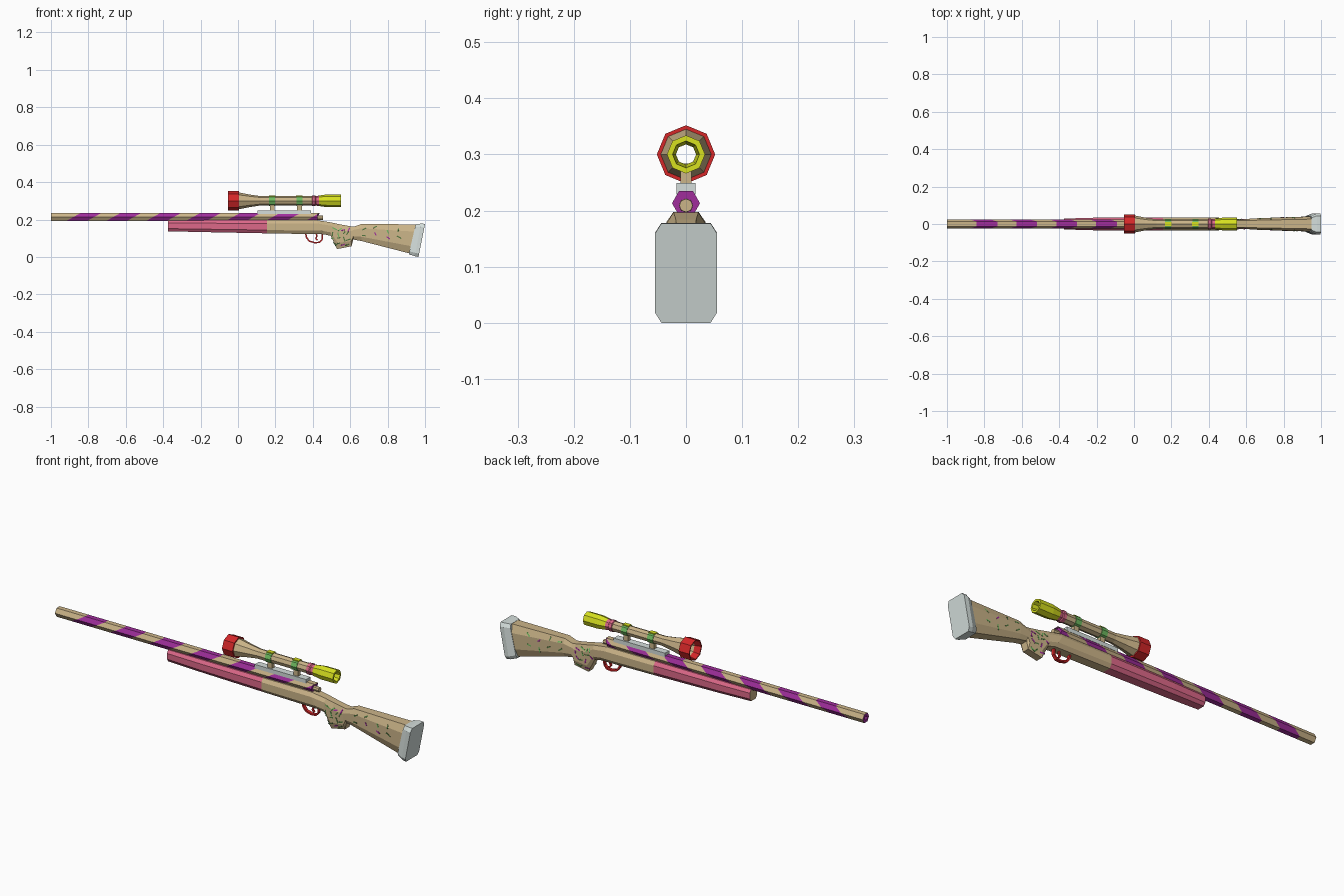
import bpy, bmesh, random
from math import cos, sin, pi, radians
from mathutils import Vector, Matrix
from mathutils.bvhtree import BVHTree

if "Cube" in bpy.data.objects:
    bpy.data.objects.remove(bpy.data.objects["Cube"])


def material(name, rgb):
    m = bpy.data.materials.new(name)
    m.diffuse_color = (*rgb, 1)
    m.use_nodes = True
    m.node_tree.nodes["Principled BSDF"].inputs["Base Color"].default_value = m.diffuse_color
    return m


TAN = material("tan", (.60, .46, .25))
PINK = material("pink", (.72, .14, .25))
PURPLE = material("purple", (.35, .027, .33))
RED = material("red", (.66, .02, .022))
YELLOW = material("yellow", (.68, .75, .014))
GREEN = material("green", (.16, .50, .12))
DARKGREEN = material("dark_green", (.08, .18, .05))
PALE = material("pale", (.66, .73, .71))


def add(name, bm, mats):
    bmesh.ops.recalc_face_normals(bm, faces=bm.faces)
    me = bpy.data.meshes.new(name)
    bm.to_mesh(me)
    bm.free()
    for m in mats:
        me.materials.append(m)
    ob = bpy.data.objects.new(name, me)
    bpy.context.collection.objects.link(ob)
    return ob


def loft(name, rings, seg_mats, loop=False, caps=(None, None)):
    """Skin a list of rings; one material per segment."""
    mats = list(dict.fromkeys(list(seg_mats) + [c for c in caps if c]))
    bm = bmesh.new()
    vs = [[bm.verts.new(p) for p in r] for r in rings]
    n = len(rings[0])
    for i, m in enumerate(seg_mats):
        a, b = vs[i], vs[(i + 1) % len(vs)]
        for j in range(n):
            f = bm.faces.new((a[j], a[(j + 1) % n], b[(j + 1) % n], b[j]))
            f.material_index = mats.index(m)
    if not loop:
        for r, c in ((vs[0], caps[0]), (vs[-1], caps[1])):
            f = bm.faces.new(r)
            f.material_index = mats.index(c) if c else 0
    return add(name, bm, mats)


def circle(x, r, z, n, shear=0):
    return [(x + shear * r * sin(2 * pi * k / n), r * cos(2 * pi * k / n),
             z + r * sin(2 * pi * k / n)) for k in range(n)]


def section(top, bot, w, c=.25, narrow=.65):
    """Chamfered section spanning from a top point to a bottom point."""
    t, b = Vector((top[0], 0, top[1])), Vector((bot[0], 0, bot[1]))
    half = [(0, narrow), (c, 1), (1 - c, 1), (1, narrow)]
    pts = [t.lerp(b, s) + Vector((0, w * k, 0)) for s, k in half]
    return pts + [Vector((p.x, -p.y, p.z)) for p in reversed(pts)]


def box(name, size, loc, mat):
    bm = bmesh.new()
    bmesh.ops.create_cube(bm, size=1)
    bmesh.ops.scale(bm, vec=size, verts=bm.verts)
    bmesh.ops.translate(bm, vec=loc, verts=bm.verts)
    return add(name, bm, [mat])


# Striped hexagonal barrel with a shallow bored muzzle
ZB, RB = .213, .025
rings = [circle(-.975, .011, ZB, 6), circle(-1, .011, ZB, 6), circle(-1, RB, ZB, 6)]
mats = [PURPLE, PURPLE]
for k in range(7):
    for x in (-.88 + .213 * k, -.77 + .213 * k):
        end = x > .42
        rings.append(circle(min(x, .425), RB, ZB, 6, 0 if end else 1.8))
        mats.append(PURPLE if len(mats) % 2 else TAN)
loft("barrel", rings, mats, caps=(PURPLE, PURPLE))
loft("bolt_end", [circle(.40, .013, .209, 8), circle(.455, .012, .209, 8)], [TAN],
     caps=(TAN, TAN))

# Stock: fore-end, receiver bed, wrist, grip and butt
stations = [((-.375, .195), (-.375, .137), .029), ((-.2, .196), (-.2, .133), .034),
            ((.155, .197), (.155, .126), .035), ((.42, .197), (.46, .121), .034),
            ((.50, .184), (.495, .113), .028), ((.545, .174), (.53, .042), .027),
            ((.60, .164), (.607, .057), .027), ((.62, .162), (.616, .093), .028),
            ((.66, .176), (.66, .085), .031), ((.955, .174), (.92, .018), .040)]
stock = loft("stock", [section(*s) for s in stations],
             [PINK, PINK] + [TAN] * 7, caps=(TAN, TAN))

# Butt pad
loft("butt_pad", [section((.95, .175), (.913, .014), .042, .1, .8),
                  section((.978, .178), (.945, .004), .055, .1, .8),
                  section((1.0, .177), (.965, 0), .055, .1, .8)], [PALE, PALE],
     caps=(PALE, PALE))

# Sprinkles laid on both sides of butt and grip
random.seed(4)
tree = BVHTree.FromObject(stock, bpy.context.evaluated_depsgraph_get())
spots = [(.68 + .058 * i, .155 - .042 * j - .008 * i + .012 * (i % 2))
         for i in range(4) for j in range(2)]
spots += [(.51 + .027 * i, .15 - .027 * j) for i in range(4) for j in range(4)]
bm = bmesh.new()
for side in (-1, 1):
    for x, z in spots:
        x += random.uniform(-.008, .008)
        z += random.uniform(-.007, .007)
        hit, nor, _, _ = tree.ray_cast(Vector((x, side, z)), Vector((0, -side, 0)))
        if hit is None or abs(nor.y) < .7:
            continue
        size = Matrix.Diagonal((random.uniform(.018, .028), .006, .002, 1))
        rot = nor.to_track_quat('Z', 'Y').to_matrix().to_4x4()
        spin = Matrix.Rotation(random.uniform(0, pi), 4, 'Z')
        geo = bmesh.ops.create_cube(bm, size=1, matrix=Matrix.Translation(hit) @ rot @ spin @ size)
        pick = random.randrange(3)
        for f in {f for v in geo["verts"] for f in v.link_faces}:
            f.material_index = pick
add("sprinkles", bm, [DARKGREEN, PURPLE, GREEN])

# Trigger guard and trigger
def strip(name, path, w, t):
    pts = [Vector((x, 0, z)) for x, z in path]
    rings = []
    for i, p in enumerate(pts):
        d = (pts[min(i + 1, len(pts) - 1)] - pts[max(i - 1, 0)]).normalized()
        n = Vector((-d.z, 0, d.x)) * t
        y = Vector((0, w, 0))
        rings.append([p + n + y, p + n - y, p - n - y, p - n + y])
    loft(name, rings, [RED] * (len(rings) - 1))


strip("trigger_guard", [(.362, .126), (.366, .105), (.38, .085), (.41, .076),
                        (.436, .078), (.45, .094), (.452, .126)], .008, .004)
strip("trigger", [(.418, .126), (.422, .112), (.416, .099), (.425, .088)], .005, .004)

# Hollow octagonal scope: closed lathe profile of (x, radius, following colour)
ZS = .30
profile = [(-.053, .052, RED), (.005, .052, RED), (.005, .045, TAN), (.06, .034, TAN),
           (.12, .025, TAN), (.395, .025, PINK), (.397, .029, PINK), (.412, .029, PINK),
           (.416, .025, PINK), (.432, .028, YELLOW), (.475, .034, YELLOW),
           (.55, .034, YELLOW), (.55, .024, YELLOW), (.50, .018, TAN),
           (.02, .018, TAN), (-.02, .040, RED), (-.053, .046, RED)]
loft("scope", [circle(x, r, ZS, 8) for x, r, _ in profile], [m for *_, m in profile], loop=True)

# Scope rail, posts and clamps
box("scope_rail", (.285, .034, .020), (.2475, 0, .239), PALE)
for i, x in enumerate((.183, .328)):
    box(f"scope_post_{i}", (.026, .020, .040), (x, 0, .264), TAN)
    loft(f"scope_clamp_{i}", [circle(x - .016, .0275, ZS, 8), circle(x + .016, .0275, ZS, 8),
                              circle(x + .016, .020, ZS, 8), circle(x - .016, .020, ZS, 8)],
         [GREEN] * 4, loop=True)
    box(f"clamp_cap_{i}", (.034, .022, .006), (x, 0, ZS + .025), YELLOW)
